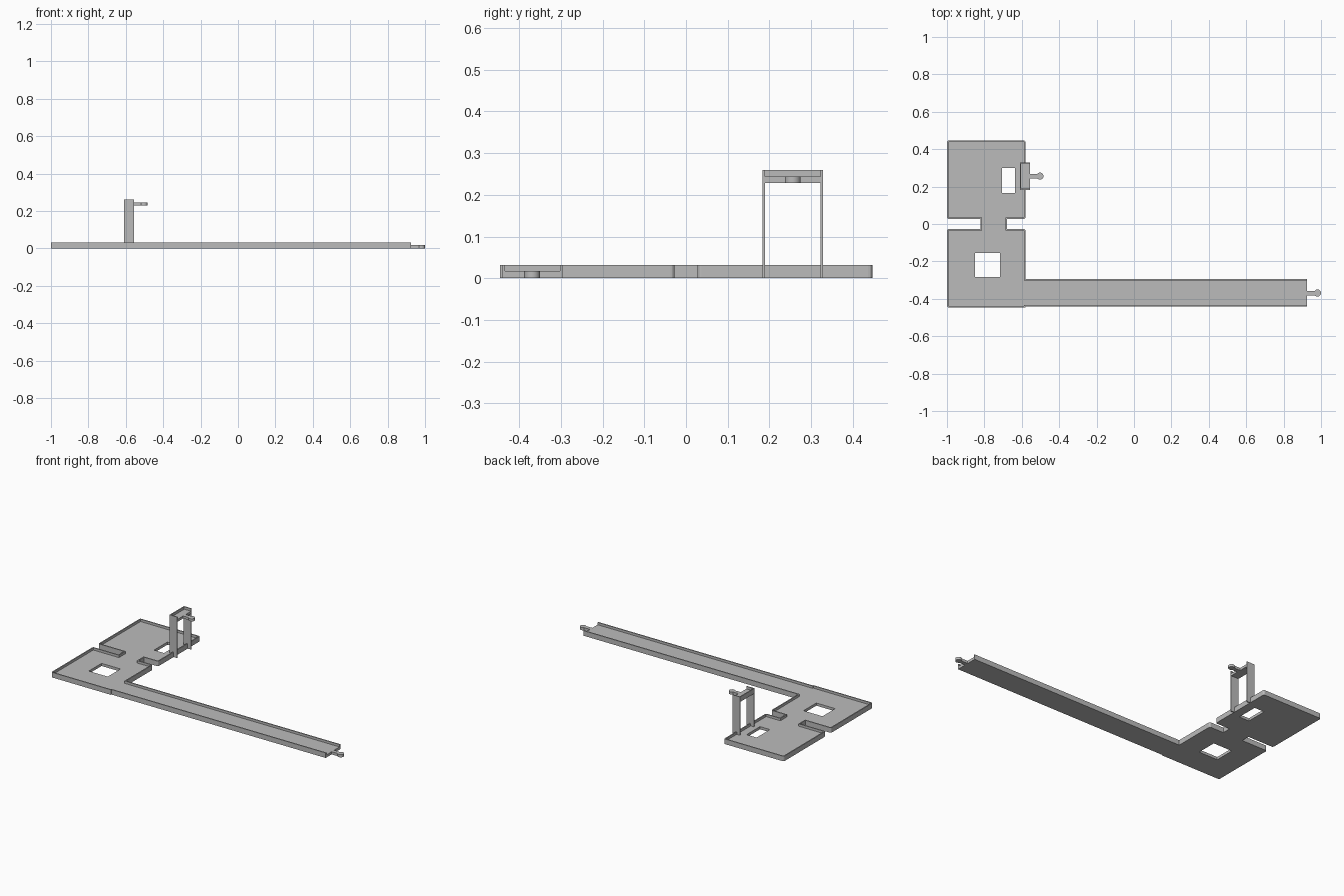
import bpy, bmesh
from mathutils import Vector

cube = bpy.data.objects.get("Cube")
if cube:
    bpy.data.objects.remove(cube, do_unlink=True)

grey = bpy.data.materials.new("light grey")
grey.use_nodes = True
grey.diffuse_color = (0.5, 0.5, 0.5, 1)
grey.node_tree.nodes["Principled BSDF"].inputs["Base Color"].default_value = (0.5, 0.5, 0.5, 1)

WALL, FLOOR, RIM = 0.007, 0.017, 0.032
EDGE, END = -0.58, 0.925          # plate edge and open arm end
BACK, FRONT = 0.447, -0.446
SLOT = 0.027


def prism(name, points, z0, z1, radius=0, rounded=None):
    """Extrude a flat outline and optionally round chosen upright edges."""
    bm = bmesh.new()
    face = bm.faces.new([bm.verts.new((x, y, z0)) for x, y in points])
    up = bmesh.ops.extrude_face_region(bm, geom=[face])
    bmesh.ops.translate(bm, vec=(0, 0, z1 - z0),
                        verts=[v for v in up["geom"] if isinstance(v, bmesh.types.BMVert)])
    if radius:
        edges = [e for e in bm.edges
                 if abs(e.verts[0].co.z - e.verts[1].co.z) > 1e-4 and rounded(e.verts[0].co)]
        bmesh.ops.bevel(bm, geom=edges, offset=radius, segments=4, profile=0.5, affect='EDGES')
    bmesh.ops.recalc_face_normals(bm, faces=bm.faces)
    mesh = bpy.data.meshes.new(name)
    bm.to_mesh(mesh)
    bm.free()
    mesh.materials.append(grey)
    ob = bpy.data.objects.new(name, mesh)
    bpy.context.collection.objects.link(ob)
    return ob


def rect(x0, x1, y0, y1):
    return [(x0, y0), (x1, y0), (x1, y1), (x0, y1)]


def inset(points, d):
    """Move a counter-clockwise outline inward by d."""
    out = []
    for i, p in enumerate(points):
        a, b, c = Vector(points[i - 1]), Vector(p), Vector(points[(i + 1) % len(points)])
        u, v = (b - a).normalized(), (c - b).normalized()
        out.append((b.x - (u.y + v.y) * d, b.y + (u.x + v.x) * d))
    return out


def cut(ob, cutter):
    """Subtract a cutter, which is kept hidden."""
    mod = ob.modifiers.new("cut", 'BOOLEAN')
    mod.operation, mod.solver, mod.object = 'DIFFERENCE', 'EXACT', cutter
    bpy.context.view_layer.objects.active = ob
    bpy.ops.object.modifier_apply(modifier=mod.name)
    bpy.data.objects.remove(cutter, do_unlink=True)


def plate_corner(co):
    on_left = co.x < -0.98
    on_right = abs(co.x - EDGE) < 0.02 and co.y > -0.1
    return on_left or on_right


def outline(end):
    return [(-1, FRONT), (EDGE, FRONT), (EDGE, -0.441), (end, -0.441),
            (end, -0.295), (EDGE, -0.295), (EDGE, -SLOT), (-0.68, -SLOT),
            (-0.68, SLOT), (EDGE, SLOT), (EDGE, BACK), (-1, BACK),
            (-1, SLOT), (-0.82, SLOT), (-0.82, -SLOT), (-1, -SLOT)]


# Shallow tray: wide plate with two notches and a long open-ended arm
tray = prism("tray", outline(END), 0, RIM, 0.01, plate_corner)
cut(tray, prism("pocket", inset(outline(END + 0.05), WALL), FLOOR, RIM + 0.05, 0.004, plate_corner))
cut(tray, prism("front_hole", rect(-0.85, -0.717, -0.283, -0.155), -0.05, 0.1))
cut(tray, prism("back_hole", rect(-0.706, -0.636, 0.166, 0.30), -0.05, 0.1))

# Raised bridge on two thin legs, with a short channel on top
X0, X1, Y0, Y1, TOP = -0.61, -0.556, 0.183, 0.329, 0.26
T = 0.006
prism("bridge_leg_front", rect(X0, X1, Y0, Y0 + T), 0, TOP)
prism("bridge_leg_back", rect(X0, X1, Y1 - T, Y1), 0, TOP)
prism("bridge_floor", rect(X0, X1, Y0 + T, Y1 - T), 0.228, 0.244)
prism("bridge_end_wall", rect(X0, X0 + T, Y0 + T, Y1 - T), 0.244, TOP)


# Connector tabs: a narrow stem with a round head
def connector(name, x, tip, y, z0, z1):
    r = 0.019
    prism(name + "_stem", rect(x, tip - r, y - 0.012, y + 0.012), z0, z1)
    bpy.ops.mesh.primitive_cylinder_add(vertices=32, radius=r, depth=z1 - z0,
                                        location=(tip - r, y, (z0 + z1) / 2))
    head = bpy.context.object
    head.name = name + "_head"
    head.data.materials.append(grey)
    bpy.ops.object.shade_smooth_by_angle()


connector("arm_connector", END, 1.0, -0.369, 0, FLOOR)
connector("bridge_connector", X1, -0.484, 0.256, 0.228, 0.244)
